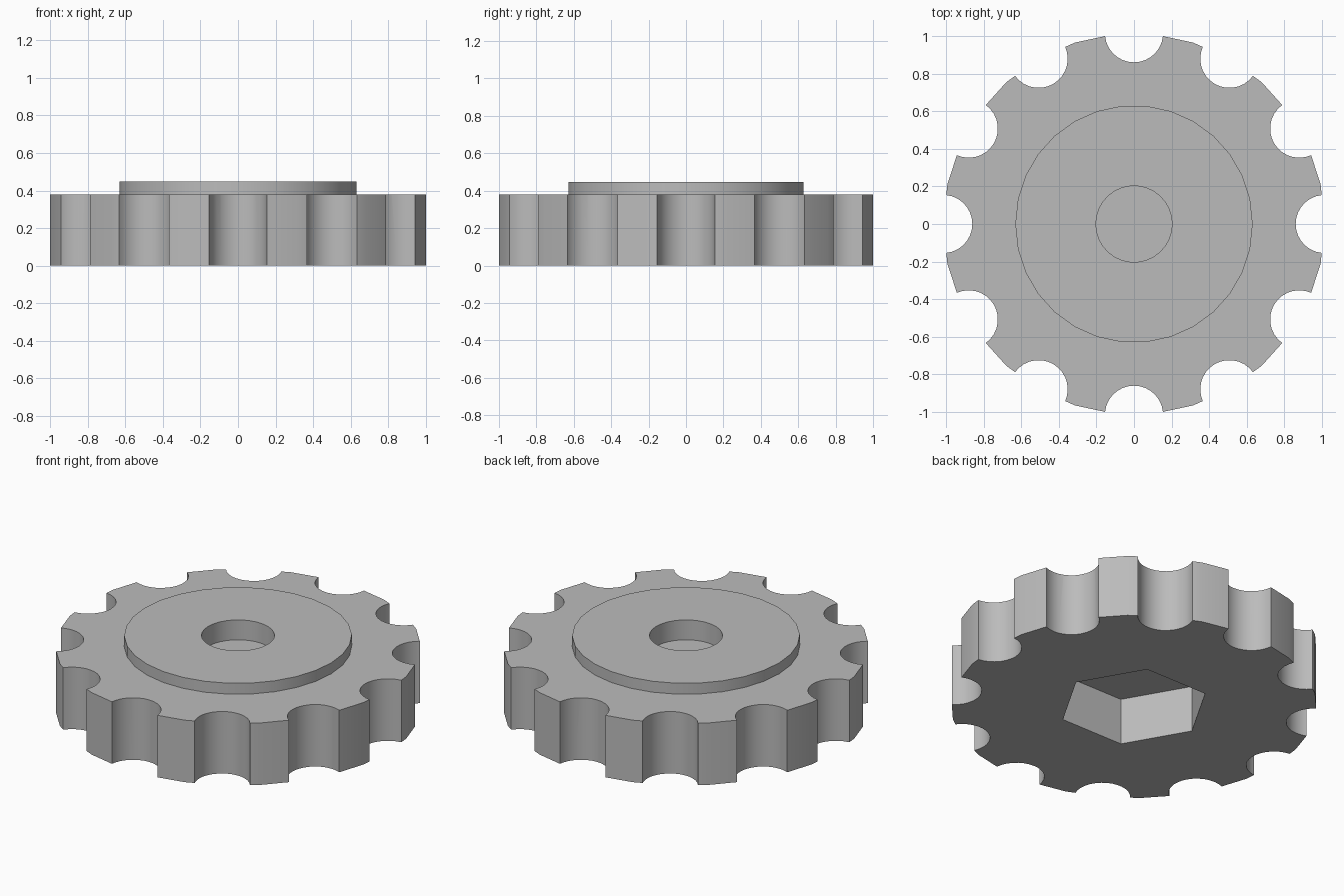
import bpy, bmesh
from math import cos, sin, pi, radians

cube = bpy.data.objects.get("Cube")
if cube:
    bpy.data.objects.remove(cube)

RADIUS, RIM_TOP, HUB_TOP = 1.016, 0.38, 0.447
HEX_DEPTH, HOLE_FLOOR = 0.285, 0.325
SIDES, NOTCHES = 30, 12

grey = bpy.data.materials.new("plain grey")
grey.use_nodes = True
colour = (0.5, 0.5, 0.5, 1)
grey.diffuse_color = colour
grey.node_tree.nodes["Principled BSDF"].inputs["Base Color"].default_value = colour


def make_object(name, bm):
    bmesh.ops.recalc_face_normals(bm, faces=bm.faces)
    mesh = bpy.data.meshes.new(name)
    bm.to_mesh(mesh)
    bm.free()
    mesh.materials.append(grey)
    obj = bpy.data.objects.new(name, mesh)
    bpy.context.collection.objects.link(obj)
    return obj


def add_lathe(bm, profile, sides, centre=(0, 0), turn=0):
    """Closed solid from (radius, height) points, capped at both ends."""
    rings = []
    for r, z in profile:
        angles = [turn + 2 * pi * i / sides for i in range(sides)]
        rings.append([bm.verts.new((centre[0] + r * cos(a), centre[1] + r * sin(a), z))
                      for a in angles])
    for low, high in zip(rings, rings[1:]):
        for i in range(sides):
            j = (i + 1) % sides
            bm.faces.new((low[i], low[j], high[j], high[i]))
    bm.faces.new(rings[0])
    bm.faces.new(rings[-1])


# Stepped wheel with a raised hub and a blind round hole
bm = bmesh.new()
add_lathe(bm, [(RADIUS, 0), (RADIUS, RIM_TOP), (0.632, RIM_TOP), (0.632, HUB_TOP),
               (0.203, HUB_TOP), (0.203, HOLE_FLOOR)], SIDES)
wheel = make_object("grip_wheel", bm)

# Round finger notches around the rim
bm = bmesh.new()
for i in range(NOTCHES):
    a = 2 * pi * i / NOTCHES
    add_lathe(bm, [(0.155, -0.1), (0.155, 0.6)], SIDES,
              (RADIUS * cos(a), RADIUS * sin(a)), a)
notches = make_object("notch_cutter", bm)

# Six-sided nut pocket in the underside
bm = bmesh.new()
add_lathe(bm, [(0.42, -0.1), (0.42, HEX_DEPTH)], 6)
pocket = make_object("nut_pocket_cutter", bm)

# Cut the wheel, then drop the cutters
bpy.context.view_layer.objects.active = wheel
for cutter in (notches, pocket):
    cutter.hide_render = True
    cut = wheel.modifiers.new(cutter.name, "BOOLEAN")
    cut.operation = "DIFFERENCE"
    cut.solver = "EXACT"
    cut.object = cutter
    bpy.ops.object.modifier_apply(modifier=cut.name)
    bpy.data.objects.remove(cutter)

bpy.ops.object.select_all(action="DESELECT")
wheel.select_set(True)
bpy.ops.object.shade_smooth_by_angle(angle=radians(25))
